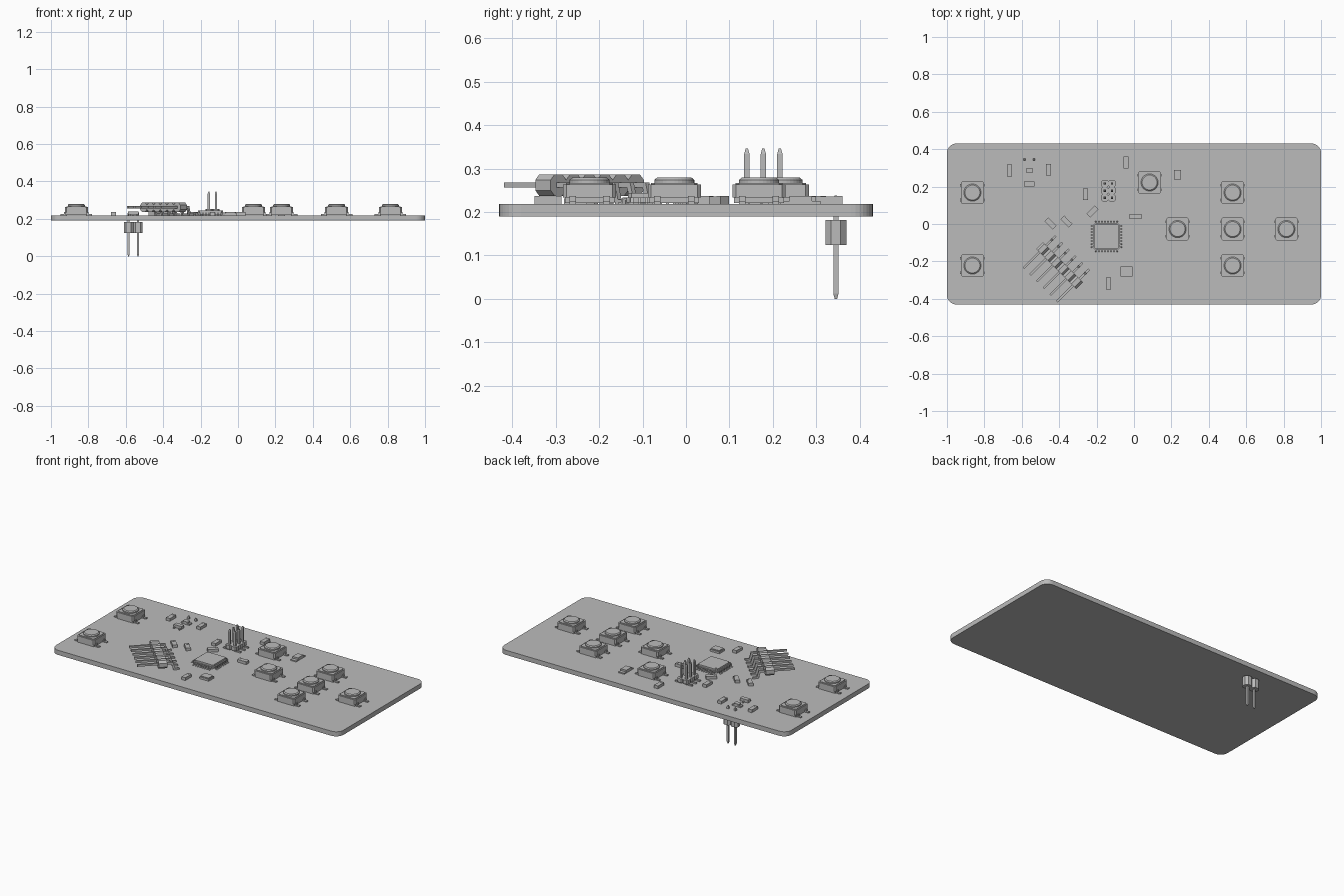
import bpy, bmesh, math
from mathutils import Matrix, Vector

if "Cube" in bpy.data.objects:
    bpy.data.objects.remove(bpy.data.objects["Cube"], do_unlink=True)

GREY = (0.5, 0.5, 0.5, 1)
mat = bpy.data.materials.new("plain grey")
mat.use_nodes = True
mat.diffuse_color = GREY
mat.node_tree.nodes["Principled BSDF"].inputs["Base Color"].default_value = GREY

TOP = 0.219      # upper face of the board
PITCH = 0.0505   # header pin spacing
PIN = 0.012      # header pin thickness


def prism(bm, outline, low, high, axes="xyz"):
    """Extrude a 2D outline from low to high; axes orders (u, v, depth)."""
    def place(u, v, w):
        p = dict(zip(axes, (u, v, w)))
        return (p["x"], p["y"], p["z"])
    a = [bm.verts.new(place(u, v, low)) for u, v in outline]
    b = [bm.verts.new(place(u, v, high)) for u, v in outline]
    bm.faces.new(a[::-1])
    bm.faces.new(b)
    for i in range(len(a)):
        j = (i + 1) % len(a)
        bm.faces.new((a[i], a[j], b[j], b[i]))


def rect(w, h, cx=0, cy=0, cut=0):
    """Rectangle outline, optionally with cut corners."""
    x, y = w / 2, h / 2
    if cut:
        pts = [(x, cut - y), (x, y - cut), (x - cut, y), (cut - x, y),
               (-x, y - cut), (-x, cut - y), (cut - x, -y), (x - cut, -y)]
    else:
        pts = [(x, -y), (x, y), (-x, y), (-x, -y)]
    return [(cx + u, cy + v) for u, v in pts]


def box(bm, x, y, w, d, low, high, cut=0):
    prism(bm, rect(w, d, x, y, cut), low, high)


def pin(bm, x, y, low, high, tip_low=False, tip_high=False):
    """Upright square pin with optional tapered ends."""
    t = PIN / 2
    rings = [(low, t * (0.45 if tip_low else 1)), (high, t * (0.45 if tip_high else 1))]
    if tip_low:
        rings.insert(1, (low + PIN, t))
    if tip_high:
        rings.insert(-1, (high - PIN, t))
    loops = [[bm.verts.new((x + a * r, y + b * r, z))
              for a, b in ((1, -1), (1, 1), (-1, 1), (-1, -1))] for z, r in rings]
    bm.faces.new(loops[0][::-1])
    bm.faces.new(loops[-1])
    for a, b in zip(loops, loops[1:]):
        for i in range(4):
            j = (i + 1) % 4
            bm.faces.new((a[i], a[j], b[j], b[i]))


def cone(bm, r1, r2, low, high, x=0, y=0, sides=32):
    bmesh.ops.create_cone(bm, cap_ends=True, segments=sides, radius1=r1, radius2=r2,
                          depth=high - low, matrix=Matrix.Translation((x, y, (low + high) / 2)))


def finish(name, bm, x=0, y=0, turn=0, z=TOP):
    bmesh.ops.recalc_face_normals(bm, faces=bm.faces)
    mesh = bpy.data.meshes.new(name)
    bm.to_mesh(mesh)
    bm.free()
    mesh.materials.append(mat)
    return place(name, mesh, x, y, turn, z)


def place(name, mesh, x, y, turn=0, z=TOP):
    ob = bpy.data.objects.new(name, mesh)
    ob.location = (x, y, z)
    ob.rotation_euler.z = math.radians(turn)
    bpy.context.collection.objects.link(ob)
    return ob


# Board with rounded corners
bm = bmesh.new()
R = 0.05
outline = []
for q, (sx, sy) in enumerate(((1, 1), (-1, 1), (-1, -1), (1, -1))):
    for k in range(9):
        a = math.radians(90 * q + 90 * k / 8)
        outline.append((sx * (1 - R) + R * math.cos(a), sy * (0.43 - R) + R * math.sin(a)))
prism(bm, outline, 0.19, TOP)
finish("circuit_board", bm, z=0)

# Push switches: base, body, cover plate, round button and four legs
bm = bmesh.new()
box(bm, 0, 0, 0.114, 0.114, 0.002, 0.016)
box(bm, 0, 0, 0.122, 0.122, 0.014, 0.044, 0.008)
box(bm, 0, 0, 0.108, 0.108, 0.044, 0.048, 0.008)
cone(bm, 0.046, 0.046, 0.048, 0.055)
cone(bm, 0.046, 0.040, 0.055, 0.060)
for sx in (-1, 1):
    for sy in (-1, 1):
        box(bm, sx * 0.058, sy * 0.039, 0.014, 0.015, 0, 0.018)
        box(bm, sx * 0.071, sy * 0.039, 0.026, 0.015, 0, 0.006)
spots = [(-0.864, 0.168), (-0.864, -0.222), (0.083, 0.222), (0.233, -0.027),
         (0.527, 0.168), (0.527, -0.027), (0.527, -0.222), (0.815, -0.027)]
switch = finish("push_switch", bm, *spots[0])
for x, y in spots[1:]:
    place("push_switch", switch.data, x, y)

# Square chip with eight bent leads a side
bm = bmesh.new()
box(bm, 0, 0, 0.14, 0.14, 0.003, 0.014, 0.008)
box(bm, 0, 0, 0.132, 0.132, 0.014, 0.025, 0.008)
cone(bm, 0.006, 0.006, 0.025, 0.026, -0.05, 0.05, 12)
lead = [(0.066, 0.011), (0.077, 0.011), (0.080, 0), (0.090, 0),
        (0.090, 0.003), (0.083, 0.003), (0.079, 0.015), (0.066, 0.015)]
for side in range(4):
    old = set(bm.verts)
    for i in range(8):
        o = (i - 3.5) * 0.0162
        prism(bm, lead, o - 0.0035, o + 0.0035, "xzy")
    bmesh.ops.rotate(bm, verts=[v for v in bm.verts if v not in old],
                     matrix=Matrix.Rotation(side * math.pi / 2, 3, "Z"))
finish("main_chip", bm, -0.147, -0.067)

# Upright header, two columns of three pins with surface feet
bm = bmesh.new()
for r in (-1, 0, 1):
    for s in (-1, 1):
        x, y = s * 0.019, r * 0.038
        box(bm, x, y, 0.038, 0.038, 0.010, 0.034, 0.007)
        pin(bm, x, y, 0, 0.127, tip_high=True)
        box(bm, s * 0.038, y, 0.044, 0.011, 0, 0.008)
finish("upright_header", bm, -0.137, 0.178)

# Angled header: six blocks with bent pins, lying on the board
bm = bmesh.new()
for i in range(6):
    c = (i - 2.5) * PITCH
    prism(bm, rect(PITCH, 0.050, c, 0.043, 0.013), -0.025, 0.025, "xzy")
    bent = [(-0.146, 0.037), (0.052, 0.037), (0.064, 0.0), (0.098, 0.0),
            (0.098, 0.010), (0.073, 0.010), (0.062, 0.049), (-0.146, 0.049)]
    prism(bm, bent, c - PIN / 2, c + PIN / 2, "yzx")
finish("angled_header", bm, -0.398, -0.222, -45)

# Two-pin header hanging below the board
bm = bmesh.new()
for s in (-1, 1):
    x = s * PITCH / 2
    box(bm, x, 0, PITCH, 0.048, 0.124, 0.182, 0.013)
    pin(bm, x, 0, 0, 0.238, tip_low=True, tip_high=True)
finish("lower_header", bm, -0.56, 0.345, 0, 0)

# Small surface parts: body with slightly taller end caps
bm = bmesh.new()
box(bm, 0, 0, 0.040, 0.027, 0, 0.017)
for s in (-1, 1):
    box(bm, s * 0.025, 0, 0.012, 0.028, 0, 0.018)
small = [(-0.666, 0.286, 90), (-0.457, 0.291, 90), (-0.043, 0.329, 90), (-0.260, 0.158, 90),
         (0.008, 0.040, 0), (-0.222, 0.067, 45), (-0.447, 0.003, -45), (-0.361, 0.013, -45),
         (-0.136, -0.318, 90)]
part = finish("small_component", bm, *small[0])
for spot in small[1:]:
    place("small_component", part.data, *spot)

# Crystal can
bm = bmesh.new()
box(bm, 0, 0, 0.065, 0.053, 0, 0.012)
box(bm, 0, 0, 0.058, 0.046, 0.012, 0.018, 0.005)
finish("crystal", bm, -0.04, -0.254)

# Indicator lamp
bm = bmesh.new()
box(bm, 0, 0, 0.060, 0.027, 0, 0.008)
box(bm, 0, 0, 0.038, 0.027, 0.008, 0.018, 0.005)
finish("indicator_lamp", bm, -0.559, 0.286)

# Three-legged transistor
bm = bmesh.new()
box(bm, 0, 0, 0.056, 0.026, 0.002, 0.020)
for x, s in ((-0.019, -1), (0.019, -1), (0, 1)):
    box(bm, x, s * 0.017, 0.009, 0.018, 0, 0.007)
finish("transistor", bm, -0.561, 0.213)

# Large lamp with raised middle and end terminals
bm = bmesh.new()
box(bm, 0, 0, 0.038, 0.092, 0, 0.007)
box(bm, 0, 0, 0.038, 0.052, 0.007, 0.018)
finish("large_lamp", bm, 0.232, 0.264)
